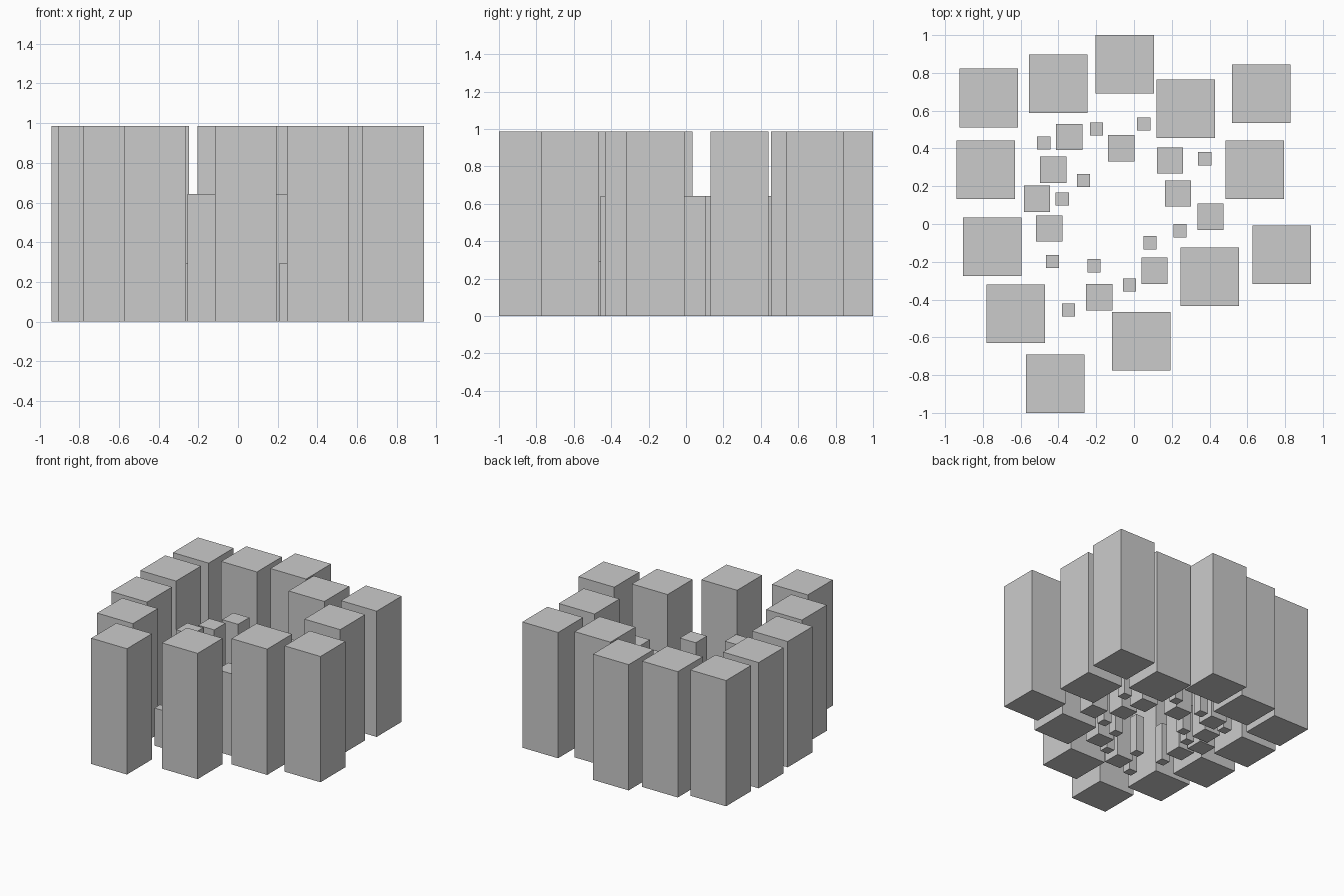
import bpy


def pillars(name, width, height, centres):
    """Square pillars standing on the ground, one object per centre."""
    for i, (x, y) in enumerate(centres, 1):
        bpy.ops.mesh.primitive_cube_add(size=1, location=(x, y, height / 2))
        ob = bpy.context.object
        ob.name = f"{name}_{i:02d}"
        ob.scale = (width, width, height)
        bpy.ops.object.transform_apply(location=False, rotation=False, scale=True)


# Outer ring of tall pillars
pillars("tall_pillar", 0.31, 0.986, [
    (-0.768, 0.667), (-0.402, 0.742), (-0.048, 0.845), (0.275, 0.610),
    (0.673, 0.690), (0.639, 0.287), (0.783, -0.163), (0.402, -0.279),
    (0.038, -0.621), (-0.418, -0.845), (-0.626, -0.475), (-0.751, -0.121),
    (-0.785, 0.287),
])

# Inner ring of medium pillars
pillars("medium_pillar", 0.139, 0.643, [
    (-0.343, 0.461), (-0.428, 0.287), (-0.513, 0.134), (-0.448, -0.024),
    (-0.068, 0.401), (0.191, 0.336), (0.233, 0.161), (0.405, 0.038),
    (0.109, -0.247), (-0.184, -0.388),
])

# Scattered short pillars
pillars("short_pillar", 0.07, 0.295, [
    (-0.478, 0.429), (-0.199, 0.503), (-0.267, 0.230), (-0.380, 0.133),
    (0.052, 0.529), (0.375, 0.346), (0.243, -0.036), (0.085, -0.099),
    (-0.212, -0.221), (-0.431, -0.198), (-0.024, -0.323), (-0.347, -0.455),
])
